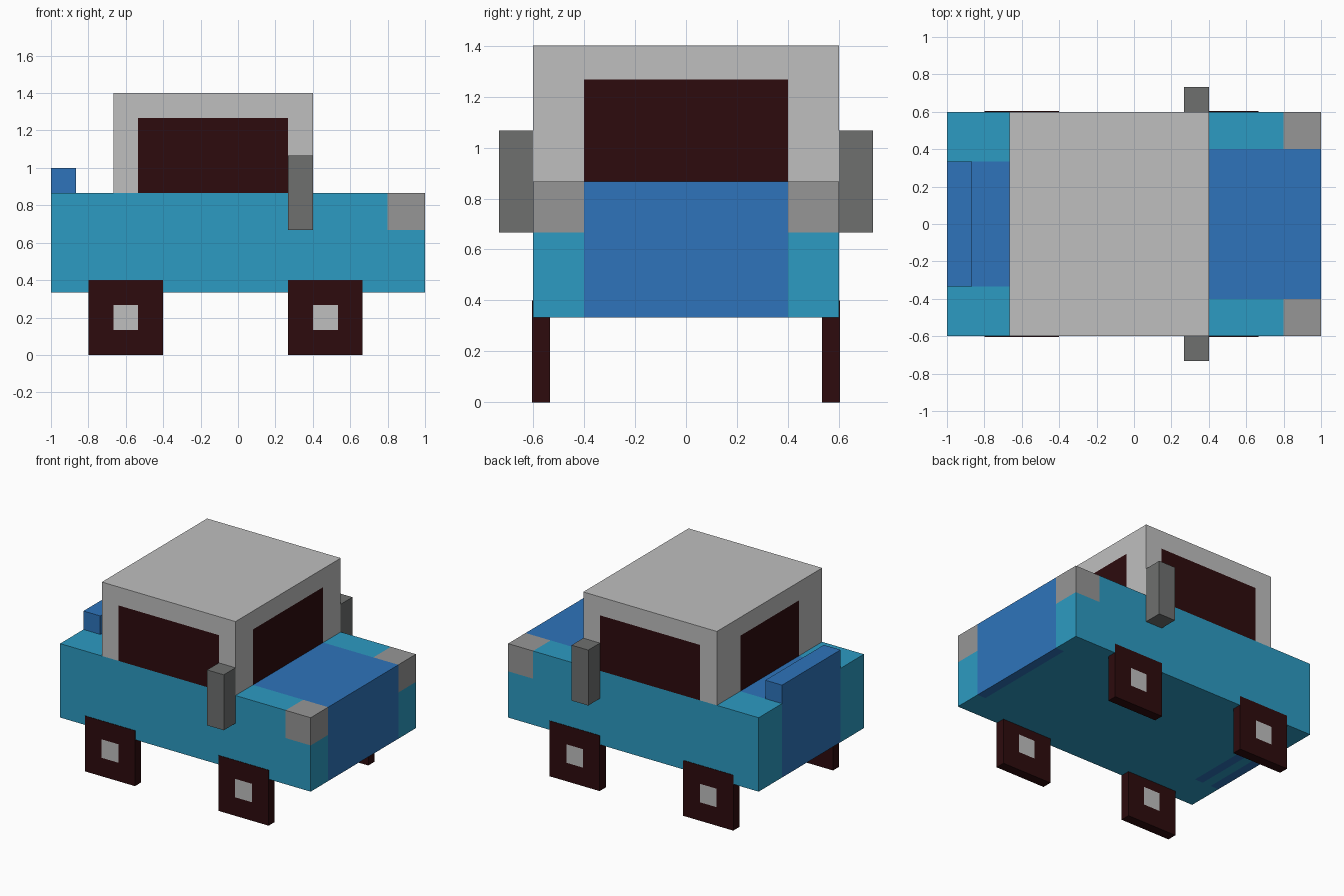
import bpy
import bmesh
from mathutils import Vector

cube = bpy.data.objects.get("Cube")
if cube:
    bpy.data.objects.remove(cube, do_unlink=True)

U = 1 / 15  # block size: every part sits on this grid


def material(name, rgb):
    def linear(c):
        c /= 255
        return c / 12.92 if c <= 0.04045 else ((c + 0.055) / 1.055) ** 2.4
    colour = [linear(c) for c in rgb] + [1.0]
    m = bpy.data.materials.new(name)
    m.use_nodes = True
    m.diffuse_color = colour
    bsdf = m.node_tree.nodes["Principled BSDF"]
    bsdf.inputs["Base Color"].default_value = colour
    bsdf.inputs["Roughness"].default_value = 0.8
    return m


TEAL = material("teal paint", (44, 155, 194))
BLUE = material("blue paint", (46, 116, 187))
PALE = material("pale grey", (191, 191, 191))
LAMP = material("lamp grey", (150, 150, 150))
MIRROR = material("mirror grey", (110, 112, 111))
DARK = material("dark maroon", (45, 11, 13))


def block(name, lo, hi, mats, cuts=((), (), ()), rule=None):
    """Box from lo to hi in grid units, sliced at the cuts, coloured by rule(centre, normal)."""
    lo, hi = Vector(lo), Vector(hi)
    bm = bmesh.new()
    bmesh.ops.create_cube(bm, size=1)
    for v in bm.verts:
        v.co = Vector((v.co[i] + 0.5) * (hi[i] - lo[i]) + lo[i] for i in range(3))
    for axis, places in enumerate(cuts):
        for p in places:
            co, no = Vector(), Vector()
            co[axis], no[axis] = p, 1
            bmesh.ops.bisect_plane(bm, geom=bm.verts[:] + bm.edges[:] + bm.faces[:],
                                   plane_co=co, plane_no=no)
    bm.normal_update()
    if rule:
        for f in bm.faces:
            f.material_index = rule(f.calc_center_median(), f.normal)
    bmesh.ops.scale(bm, vec=(U, U, U), verts=bm.verts)
    mesh = bpy.data.meshes.new(name)
    bm.to_mesh(mesh)
    bm.free()
    for m in mats:
        mesh.materials.append(m)
    obj = bpy.data.objects.new(name, mesh)
    bpy.context.collection.objects.link(obj)
    return obj


# Lower body: bonnet and boot stripes, corner lamps
def body_rule(c, n):
    if n.z < -0.5:  # stripe ends showing on the underside
        front = c.x > 14 and abs(c.y) < 6
        rear = (c.x < -14 or -13 < c.x < -12) and abs(c.y) < 5
        return 1 if front or rear else 0
    if c.x > 12 and abs(c.y) > 6 and c.z > 10:
        return 2
    if (n.z > 0.5 and c.x > 6) or n.x > 0.5:
        return 1 if abs(c.y) < 6 else 0
    if (n.z > 0.5 and c.x < -10) or n.x < -0.5:
        return 1 if abs(c.y) < 5 else 0
    return 0


block("body", (-15, -9, 5), (15, 9, 13), [TEAL, BLUE, LAMP],
      ((-14, -13, -12, -10, 6, 12, 14), (-6, -5, 5, 6), (10,)), body_rule)


# Cabin with flush windows on all four sides
def cabin_rule(c, n):
    if abs(n.z) > 0.5 or c.z > 19:
        return 0
    if abs(n.y) > 0.5:
        return 1 if -8 < c.x < 4 else 0
    return 1 if abs(c.y) < (6 if n.x > 0 else 5) else 0


block("cabin", (-10, -9, 13), (6, 9, 21), [PALE, DARK],
      ((-8, 4), (-6, -5, 5, 6), (19,)), cabin_rule)

# Rear spoiler
block("spoiler", (-15, -5, 13), (-13, 5, 15), [BLUE])

# Wheels and mirrors on both sides; wheels stand slightly proud of the body
for side, s in (("left", 1), ("right", -1)):
    ys = sorted((9 * s, 11 * s))
    block(f"mirror_{side}", (4, ys[0], 10), (6, ys[1], 16), [MIRROR])
    for end, x in (("rear", -12), ("front", 4)):
        ys_wheel = sorted((8 * s, 9.05 * s))

        def hub_rule(c, n, mid=x + 3):
            hub = abs(n.y) > 0.5 and abs(c.x - mid) < 1 and 2 < c.z < 4
            return 1 if hub else 0

        block(f"wheel_{end}_{side}", (x, ys_wheel[0], 0), (x + 6, ys_wheel[1], 6),
              [DARK, PALE], ((x + 2, x + 4), (), (2, 4)), hub_rule)
